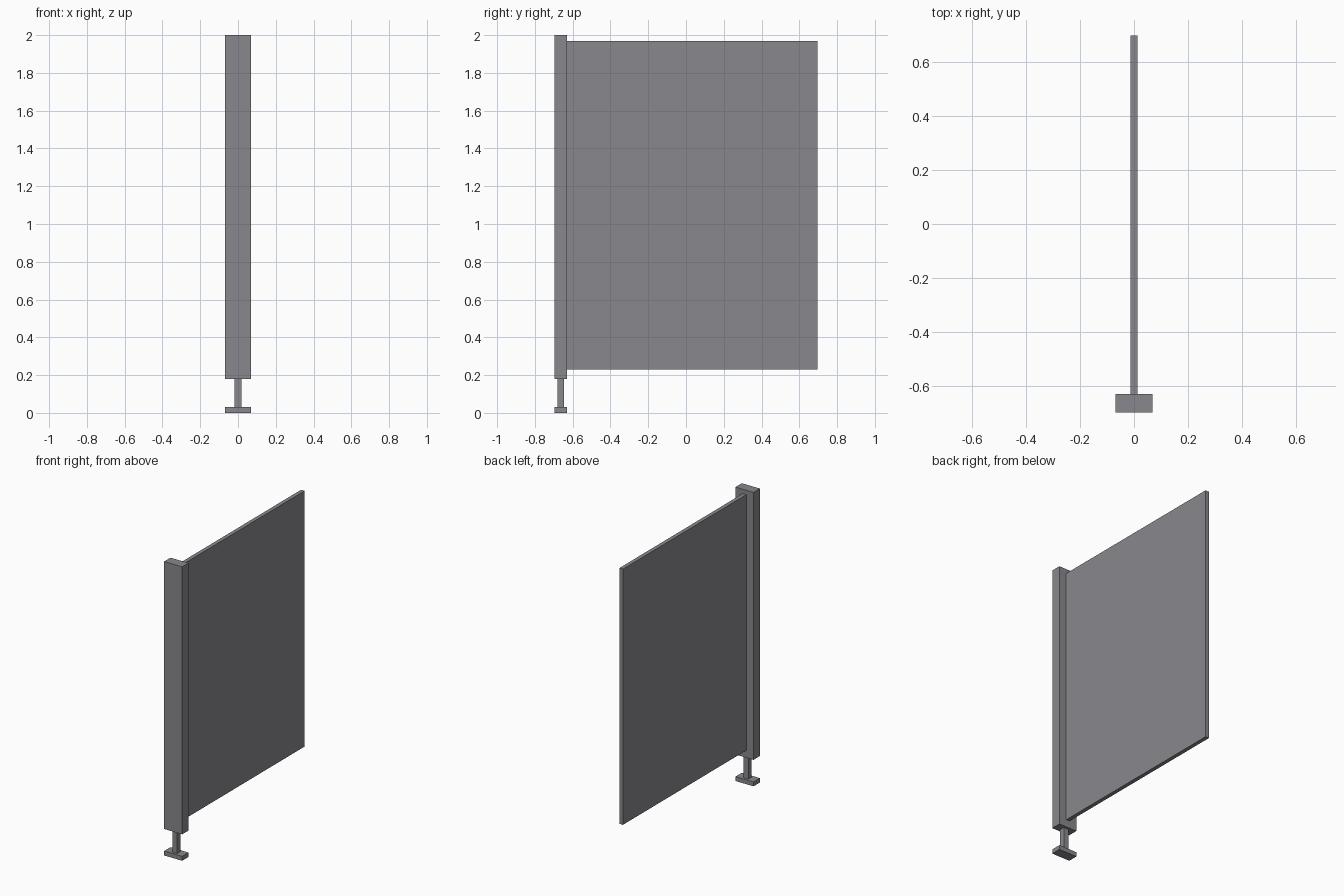
import bpy

if "Cube" in bpy.data.objects:
    bpy.data.objects.remove(bpy.data.objects["Cube"])

# Single grey finish
grey = bpy.data.materials.new("partition_grey")
grey.diffuse_color = (0.25, 0.25, 0.27, 1.0)
grey.use_nodes = True
grey.node_tree.nodes["Principled BSDF"].inputs["Base Color"].default_value = grey.diffuse_color


def box(name, x, y, z):
    """Axis-aligned box from (min, max) ranges."""
    ranges = (x, y, z)
    centre = [(a + b) / 2 for a, b in ranges]
    bpy.ops.mesh.primitive_cube_add(size=1, location=centre)
    obj = bpy.context.object
    obj.name = name
    obj.scale = [b - a for a, b in ranges]
    bpy.ops.object.transform_apply(location=False, rotation=False, scale=True)
    obj.data.materials.append(grey)
    return obj


POST_X = (-0.068, 0.068)
POST_Y = (-0.697, -0.629)

# Front pilaster
box("front_post", POST_X, POST_Y, (0.18, 2.0))
# Dividing panel behind the pilaster
box("divider_panel", (-0.0135, 0.0135), (-0.629, 0.697), (0.23, 1.97))
# Leg stem and foot plate
box("leg_stem", (-0.018, 0.018), (-0.681, -0.645), (0.03, 0.18))
box("foot_plate", POST_X, POST_Y, (0.0, 0.03))
